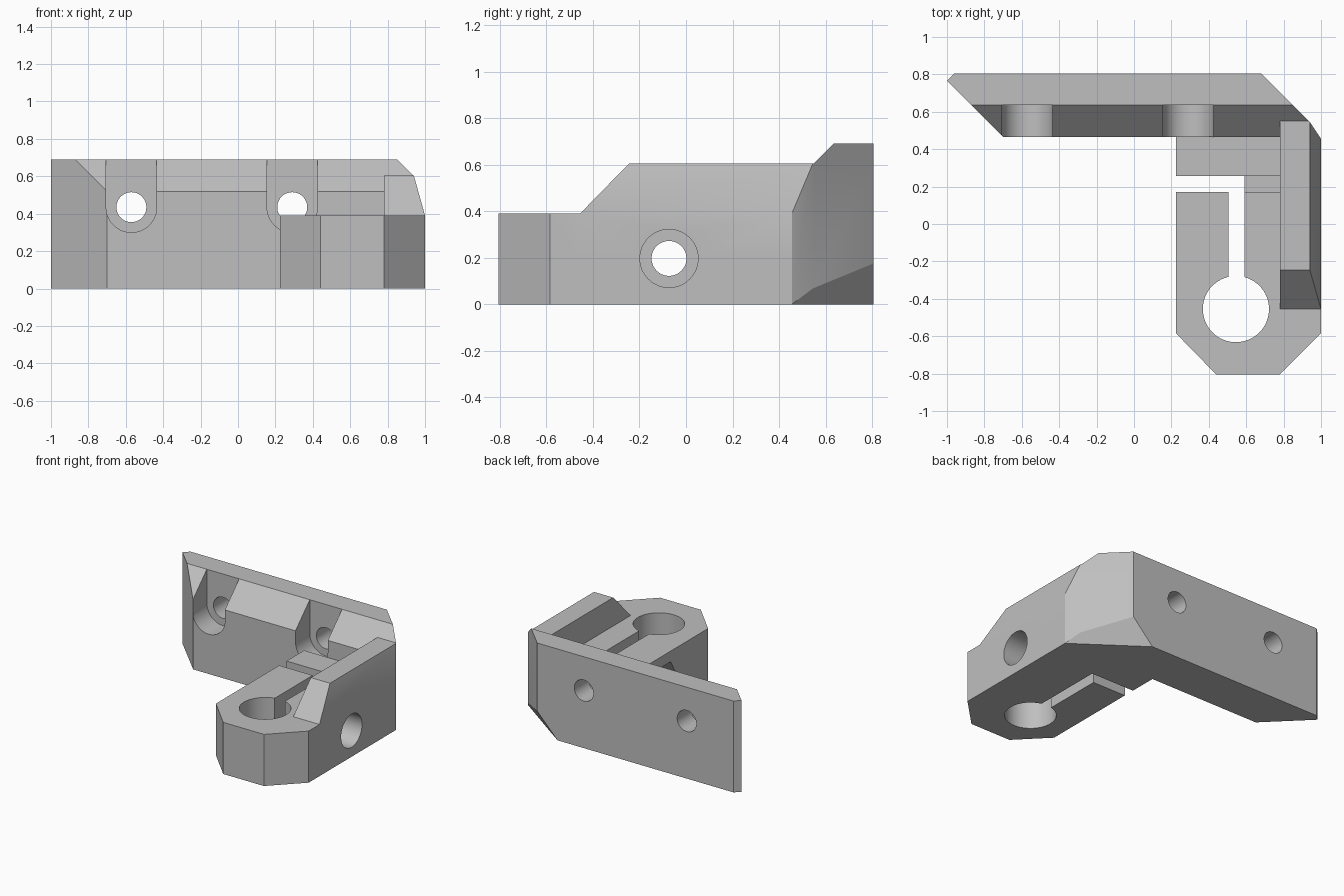
import bpy, bmesh, math
from mathutils import Vector

if "Cube" in bpy.data.objects:
    bpy.data.objects.remove(bpy.data.objects["Cube"], do_unlink=True)

grey = bpy.data.materials.new("plain grey")
grey.use_nodes = True
grey.diffuse_color = (0.52, 0.52, 0.52, 1)
grey.node_tree.nodes["Principled BSDF"].inputs["Base Color"].default_value = grey.diffuse_color


def make_object(name, bm):
    bmesh.ops.recalc_face_normals(bm, faces=bm.faces)
    mesh = bpy.data.meshes.new(name)
    bm.to_mesh(mesh)
    bm.free()
    mesh.materials.append(grey)
    obj = bpy.data.objects.new(name, mesh)
    bpy.context.collection.objects.link(obj)
    return obj


def prism(name, axis, profile, lo, hi):
    """Extrude a 2D profile along one axis."""
    place = {"X": lambda a, b: (lo, a, b),
             "Y": lambda a, b: (a, lo, b),
             "Z": lambda a, b: (a, b, lo)}[axis]
    bm = bmesh.new()
    face = bm.faces.new([bm.verts.new(place(a, b)) for a, b in profile])
    out = bmesh.ops.extrude_face_region(bm, geom=[face])
    shift = Vector([hi - lo if axis == k else 0 for k in "XYZ"])
    bmesh.ops.translate(bm, vec=shift, verts=[g for g in out["geom"] if isinstance(g, bmesh.types.BMVert)])
    return make_object(name, bm)


def arc(a, b, radius, sides=48, start=0, sweep=360):
    count = sides if sweep == 360 else sides + 1
    angles = [math.radians(start + sweep * i / sides) for i in range(count)]
    return [(a + radius * math.cos(t), b + radius * math.sin(t)) for t in angles]


def combine(target, tool, operation="DIFFERENCE"):
    mod = target.modifiers.new("boolean", "BOOLEAN")
    mod.object, mod.operation, mod.solver = tool, operation, "EXACT"
    bpy.context.view_layer.update()
    graph = bpy.context.evaluated_depsgraph_get()
    mesh = bpy.data.meshes.new_from_object(target.evaluated_get(graph))
    target.modifiers.clear()
    target.data = mesh
    bpy.data.objects.remove(tool, do_unlink=True)


# Back plate with a sloped upper front edge and mitred end
bracket = prism("mounting_bracket", "X",
                [(0.465, 0), (0.805, 0), (0.805, 0.69), (0.635, 0.69), (0.465, 0.52)], -1, 1)
combine(bracket, prism("end_mitre", "Z", [(-1.1, 0.865), (-0.5, 0.265), (-1.1, 0.265)], -0.1, 0.8))
combine(bracket, prism("end_bevel", "Z", [(-1.04, 0.725), (-0.92, 0.845), (-1.04, 0.845)], -0.1, 0.8))

# Screw pockets, open at the top, and their through holes
for x in (-0.57, 0.29):
    pocket = arc(x, 0.435, 0.135, 24, 180, 180) + [(x + 0.135, 0.8), (x - 0.135, 0.8)]
    combine(bracket, prism("screw_pocket", "Y", pocket, 0.3, 0.635))
    combine(bracket, prism("screw_hole", "Y", arc(x, 0.435, 0.08), 0.3, 0.9))

# Clamp arm with its rod hole, L-shaped slit and shallow groove
arm = prism("clamp_arm", "Z", [(0.225, 0.467), (0.225, -0.585), (0.44, -0.805), (0.78, -0.805),
                               (1, -0.585), (1, 0.467)], 0, 0.39)
combine(arm, prism("rod_hole", "Z", arc(0.545, -0.455, 0.177, 64), -0.1, 0.5))
combine(arm, prism("slit", "Z", [(0.505, -0.4), (0.59, -0.4), (0.59, 0.257), (0.1, 0.257),
                                 (0.1, 0.17), (0.505, 0.17)], -0.1, 0.5))
combine(arm, prism("groove", "Z", [(0.55, 0.17), (0.78, 0.17), (0.78, 0.257), (0.55, 0.257)], 0.37, 0.5))

# Stiffening rib along the outer side of the arm
rib = prism("rib", "X", [(-0.455, 0.39), (-0.245, 0.605), (0.6, 0.605), (0.6, 0.2), (-0.455, 0.2)], 0.78, 1)
combine(arm, rib, "UNION")

# Clamp bolt: through hole, head recess and nut trap
combine(arm, prism("bolt_hole", "X", arc(-0.073, 0.197, 0.075), 0.1, 1.1))
combine(arm, prism("head_recess", "X", arc(-0.073, 0.197, 0.125), 0.8, 1.1))
combine(arm, prism("nut_trap", "X", arc(-0.073, 0.197, 0.13, 6), 0.1, 0.34))
combine(bracket, arm, "UNION")

# Outer corner: slanted rib side, vertical chamfers and the lower chamfer
combine(bracket, prism("side_slope", "Y", [(1, 0.39), (0.9, 0.748), (1.2, 0.748), (1.2, 0.39)], -1, 1))
combine(bracket, prism("corner_cut", "Z", [(0.585, 0.9), (0.94, 0.545), (1.06, 0.365), (1.3, 0.9)], -0.1, 0.8))
bm = bmesh.new()
bmesh.ops.create_cube(bm, size=2)
normal = Vector((1, 1.4, -0.97)).normalized()
bm.transform(normal.to_track_quat("Z", "Y").to_matrix().to_4x4())
bmesh.ops.translate(bm, vec=Vector((0.8, 0.598, 0)) + normal, verts=bm.verts)
combine(bracket, make_object("lower_chamfer", bm))

# Smooth bores, sharp edges
for obj in bpy.context.selected_objects:
    obj.select_set(False)
bracket.data.materials.clear()
bracket.data.materials.append(grey)
for face in bracket.data.polygons:
    face.material_index = 0
bracket.select_set(True)
bpy.context.view_layer.objects.active = bracket
bpy.ops.object.shade_smooth_by_angle(angle=math.radians(25))
